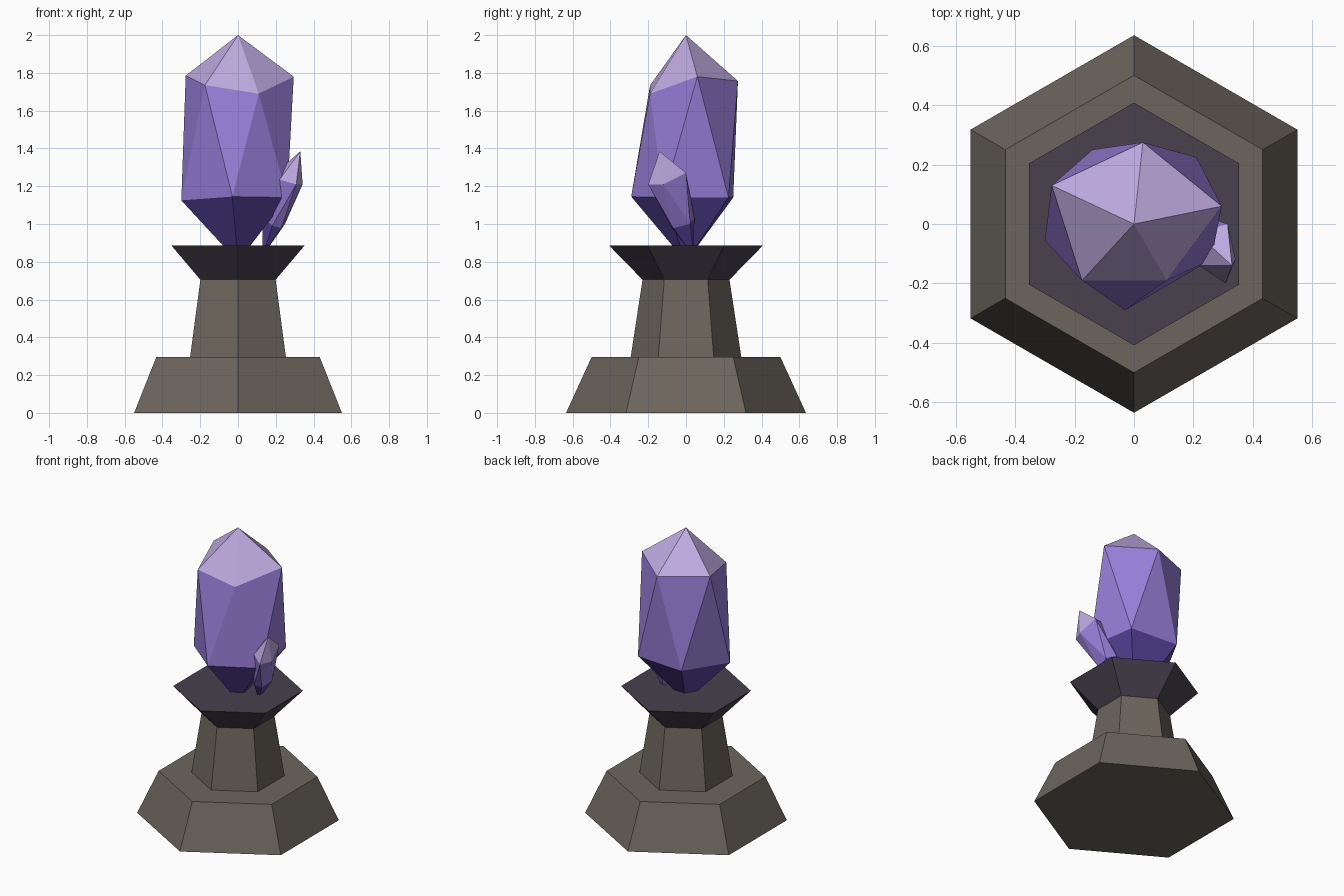
import bpy, bmesh, math
from mathutils import Vector

if "Cube" in bpy.data.objects:
    bpy.data.objects.remove(bpy.data.objects["Cube"])


def material(name, r, g, b):
    """Flat colour from 0-255 screen values, stored as linear."""
    def lin(v):
        v /= 255
        return v / 12.92 if v <= 0.04045 else ((v + 0.055) / 1.055) ** 2.4
    m = bpy.data.materials.new(name)
    m.diffuse_color = (lin(r), lin(g), lin(b), 1)
    m.use_nodes = True
    m.node_tree.nodes["Principled BSDF"].inputs["Base Color"].default_value = m.diffuse_color
    return m


stone = material("warm grey stone", 108, 101, 93)
dark_stone = material("dark violet stone", 71, 65, 77)
lilac = material("pale lilac", 190, 170, 224)
violet = material("violet", 152, 127, 218)
deep_violet = material("deep violet", 94, 74, 168)


def finish(bm, name, mats):
    bmesh.ops.recalc_face_normals(bm, faces=bm.faces)
    mesh = bpy.data.meshes.new(name)
    bm.to_mesh(mesh)
    bm.free()
    for m in mats:
        mesh.materials.append(m)
    ob = bpy.data.objects.new(name, mesh)
    bpy.context.collection.objects.link(ob)
    return ob


def hex_frustum(name, r0, z0, r1, z1, mat):
    """Six-sided tapered block with corners on the y axis."""
    bm = bmesh.new()
    rings = []
    for r, z in ((r0, z0), (r1, z1)):
        angles = [math.radians(90 + 60 * k) for k in range(6)]
        rings.append([bm.verts.new((r * math.cos(a), r * math.sin(a), z)) for a in angles])
    low, high = rings
    bm.faces.new(low)
    bm.faces.new(high)
    for k in range(6):
        j = (k + 1) % 6
        bm.faces.new((low[k], low[j], high[j], high[k]))
    return finish(bm, name, [mat])


def crystal(name, tip, upper, lower, root):
    """Two staggered five-point rings closed by a pointed tip and root."""
    bm = bmesh.new()
    t, b = bm.verts.new(tip), bm.verts.new(root)
    u = [bm.verts.new(p) for p in upper]
    w = [bm.verts.new(p) for p in lower]
    for k in range(5):
        j = (k + 1) % 5
        for verts, colour in (((t, u[k], u[j]), 0), ((u[k], w[k], u[j]), 1),
                              ((w[k], w[j], u[j]), 1), ((b, w[j], w[k]), 2)):
            bm.faces.new(verts).material_index = colour
    return finish(bm, name, [lilac, violet, deep_violet])


# Pedestal
hex_frustum("base", 0.635, 0, 0.5, 0.295, stone)
hex_frustum("column", 0.293, 0.295, 0.23, 0.705, stone)
hex_frustum("crystal_stand", 0.23, 0.705, 0.408, 0.887, dark_stone)

# Large upright crystal
crystal("large_crystal", (0, 0, 2),
        [(0.03, 0.275, 1.757), (0.295, 0.06, 1.78), (0.11, -0.19, 1.69),
         (-0.175, -0.19, 1.735), (-0.277, 0.13, 1.785)],
        [(0.21, 0.225, 1.14), (0.26, -0.12, 1.14), (-0.03, -0.29, 1.145),
         (-0.3, -0.055, 1.125), (-0.14, 0.25, 1.14)],
        (0, 0, 0.8))

# Small leaning crystal
root = Vector((0.13, 0.04, 0.83))
small_upper = [(0.22, -0.14, 1.235), (0.308, -0.2, 1.21), (0.342, -0.12, 1.21),
               (0.315, 0.0, 1.27), (0.21, -0.03, 1.28)]
axis = Vector((0.33, -0.14, 1.385)) - root
side = axis.cross(Vector((0, 0, 1))).normalized()
across = side.cross(axis).normalized()
# Ring directions follow the upper points, turned to sit between neighbours
small_lower = []
for k in range(5):
    mid = (Vector(small_upper[k]) + Vector(small_upper[(k + 1) % 5])) / 2 - root
    a = math.atan2((mid - axis * 0.74).dot(across), (mid - axis * 0.74).dot(side))
    centre = root + axis * 0.32
    small_lower.append(centre + 0.068 * (math.cos(a) * side + math.sin(a) * across))
crystal("small_crystal", root + axis, small_upper, small_lower, root)
